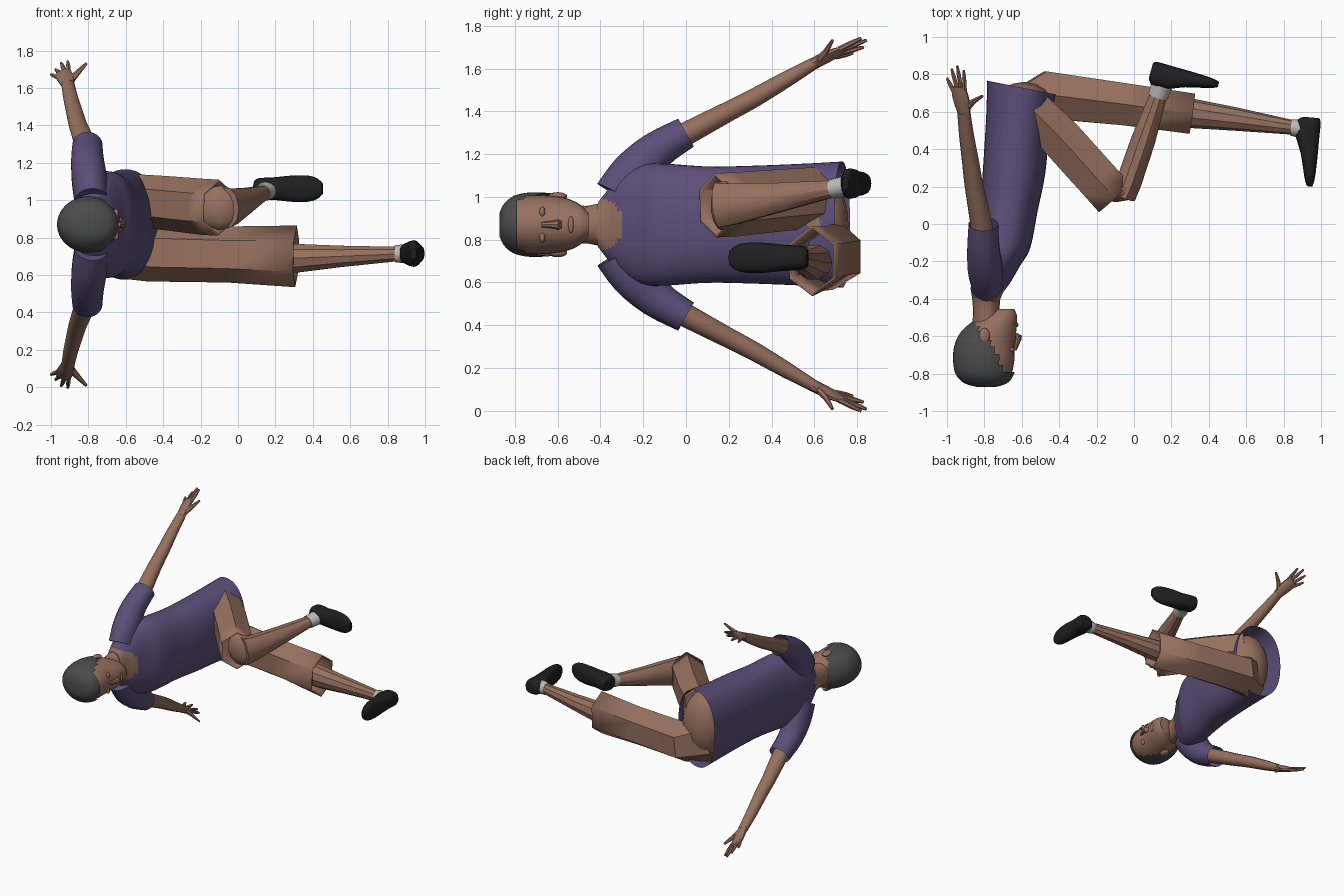
import bpy, bmesh, math
from mathutils import Vector as V

if "Cube" in bpy.data.objects:
    bpy.data.objects.remove(bpy.data.objects["Cube"])

ZC = 0.87  # body symmetry plane


def material(name, rgb):
    m = bpy.data.materials.new(name)
    m.diffuse_color = (*rgb, 1)
    m.use_nodes = True
    m.node_tree.nodes["Principled BSDF"].inputs["Base Color"].default_value = m.diffuse_color
    return m


SKIN = material("skin brown", (0.31, 0.165, 0.115))
SHIRT = material("shirt purple", (0.108, 0.078, 0.195))
HAIR = material("hair grey", (0.072, 0.072, 0.072))
SHOE = material("shoe black", (0.014, 0.014, 0.014))
SOCK = material("sock light grey", (0.50, 0.49, 0.48))


def finish(name, bm, mats, angle=35, rule=None):
    bmesh.ops.recalc_face_normals(bm, faces=bm.faces)
    if rule:
        for f in bm.faces:
            f.material_index = rule(f.calc_center_median())
    me = bpy.data.meshes.new(name)
    bm.to_mesh(me)
    bm.free()
    for m in mats:
        me.materials.append(m)
    me.shade_smooth()
    me.set_sharp_from_angle(angle=math.radians(angle))
    ob = bpy.data.objects.new(name, me)
    bpy.context.collection.objects.link(ob)
    return ob


def resample(rows, k):
    """Catmull-Rom subdivision of station rows."""
    out = []
    for i in range(len(rows) - 1):
        p = [rows[max(i - 1, 0)], rows[i], rows[i + 1], rows[min(i + 2, len(rows) - 1)]]
        for j in range(k):
            t = j / k
            out.append([0.5 * (2 * b + (c - a) * t + (2 * a - 5 * b + 4 * c - d) * t * t
                               + (3 * b - a - 3 * c + d) * t ** 3) for a, b, c, d in zip(*p)])
    return out + [rows[-1]]


def loft(sections, n, caps=(True, True), power=2.0, turn=0.0):
    """Skin rings given as (centre, half axis a, half axis b)."""
    bm = bmesh.new()
    rings = []
    for c, a, b in sections:
        ring = []
        for i in range(n):
            t = math.tau * (i + turn) / n
            u, v = math.cos(t), math.sin(t)
            u = math.copysign(abs(u) ** (2 / power), u)
            v = math.copysign(abs(v) ** (2 / power), v)
            ring.append(bm.verts.new(c + a * u + b * v))
        rings.append(ring)
    for r, s in zip(rings, rings[1:]):
        for i in range(n):
            bm.faces.new((r[i], r[(i + 1) % n], s[(i + 1) % n], s[i]))
    if caps[0]:
        bm.faces.new(rings[0])
    if caps[1]:
        bm.faces.new(rings[-1])
    return bm


def along_y(rows, shear=0.0, grow=0.0):
    """Rows of (y, xmin, xmax, half z) to sections."""
    return [(V(((a + b) / 2, y, ZC)), V(((b - a) / 2 + grow, -shear * (b - a) / 2, 0)),
             V((0, 0, h + grow))) for y, a, b, h in rows]


def tube(pts, side):
    """Points (x, y, z, radius, radius along side) to sections."""
    out = []
    for i, p in enumerate(pts):
        d = (V(pts[min(i + 1, len(pts) - 1)][:3]) - V(pts[max(i - 1, 0)][:3])).normalized()
        b = (side - d * side.dot(d)).normalized()
        out.append((V(p[:3]), d.cross(b) * p[3], b * p[4]))
    return out


def ball(name, c, r, mat, n=12):
    bm = bmesh.new()
    bmesh.ops.create_uvsphere(bm, u_segments=n, v_segments=n // 2 + 2, radius=1)
    for v in bm.verts:
        v.co = V(c) + V([v.co[i] * r[i] for i in range(3)])
    return finish(name, bm, [mat])


Z = V((0, 0, 1))

# Shirt body, open at the hem, with skin showing inside the round neckline
torso = [(0.73, -.785, -.42, .295), (0.55, -.79, -.45, .285), (0.3, -.805, -.475, .275),
         (0.1, -.82, -.515, .272), (-0.1, -.84, -.555, .285), (-0.2, -.86, -.61, .28),
         (-0.29, -.872, -.66, .24), (-0.35, -.872, -.70, .18), (-0.405, -.86, -.72, .11)]
finish("shirt_body", loft(along_y(resample(torso, 6), 0.2), 56, (False, True), 2.25),
       [SHIRT, SKIN], 40,
       lambda c: int(c.x > -.83 and (c.y + .42) ** 2 + (c.z - ZC) ** 2 < .127 ** 2))

# Neck
finish("neck", loft(tube([(-.79, -.34, ZC, .085, .125), (-.79, -.40, ZC, .075, .10),
                          (-.79, -.46, ZC, .07, .088), (-.79, -.56, ZC, .075, .09)], Z), 20), [SKIN])

# Head
head = [(-.865, -.83, -.75, .045), (-.845, -.895, -.69, .085), (-.8, -.94, -.655, .122),
        (-.73, -.955, -.64, .138), (-.65, -.95, -.638, .137), (-.58, -.92, -.63, .128),
        (-.53, -.87, -.626, .113), (-.49, -.81, -.626, .09), (-.455, -.75, -.64, .055)]
finish("head", loft(along_y(resample(head, 3)), 28), [SKIN], 50)


# Hair: a shell around the skull, cut back along the hairline
def is_face(c):
    edge = -.655 - .405 * (c.y + .87) if c.y < -.66 else -.74 - .77 * (c.y + .66)
    return c.y > -.53 or (c.y > -.79 and c.x > edge - .01)


hair = loft(along_y(resample(head, 4), 0, .012), 40)
for v in hair.verts:
    v.co.y -= .006
bmesh.ops.delete(hair, geom=[f for f in hair.faces if is_face(f.calc_center_median())], context='FACES')
finish("hair", hair, [HAIR], 50)

# Face details
finish("nose", loft([(V((-.635, -.675, ZC)), V((.008, 0, 0)), Z * .012),
                     (V((-.62, -.62, ZC)), V((.017, 0, 0)), Z * .018),
                     (V((-.618, -.598, ZC)), V((.019, 0, 0)), Z * .024),
                     (V((-.632, -.583, ZC)), V((.008, 0, 0)), Z * .018)], 8), [SKIN])
ball("lips", (-.628, -.538, ZC), (.01, .013, .04), SKIN)
for s, tag in ((1, "upper"), (-1, "lower")):
    ball(tag + "_eye", (-.652, -.672, ZC + s * .06), (.014, .013, .024), SKIN)
    ball(tag + "_ear", (-.80, -.60, ZC + s * .132), (.03, .045, .02), SKIN)

# Arms, mirrored across the body plane
FINGERS = [((-.905, .715, 1.69), (-.91, .82, 1.742)), ((-.925, .725, 1.685), (-.945, .845, 1.733)),
           ((-.945, .72, 1.672), (-.975, .83, 1.70)), ((-.96, .70, 1.655), (-1.0, .78, 1.672))]
for s, tag in ((1, "upper"), (-1, "lower")):
    def arm_part(name, pts, n, mat, side=V((1, 0, 0)), caps=(True, True)):
        bm = loft(tube(pts, side), n, caps)
        for v in bm.verts:
            v.co.z = ZC + s * (v.co.z - ZC)
        return finish(tag + "_" + name, bm, [mat], 40)

    sleeve = [(-.785, -.30, 1.0, .13, .09), (-.795, -.235, 1.11, .115, .095),
              (-.805, -.14, 1.215, .09, .088), (-.805, 0.0, 1.30, .075, .08)]
    arm_part("sleeve", resample(sleeve, 3), 18, SHIRT, caps=(True, False))
    arm = [(-.81, -.08, 1.25, .055, .06), (-.82, 0.02, 1.305, .054, .058),
           (-.855, .20, 1.40, .047, .05), (-.872, .32, 1.463, .044, .046),
           (-.895, .47, 1.55, .038, .04), (-.91, .60, 1.625, .028, .035)]
    arm_part("arm", resample(arm, 2), 12, SKIN)
    wide = V((.85, .15, .45))
    arm_part("palm", [(-.907, .585, 1.617, .028, .034), (-.917, .64, 1.645, .025, .045),
                      (-.93, .69, 1.668, .02, .047), (-.938, .735, 1.687, .013, .038)], 10, SKIN, wide)
    for i, (a, b) in enumerate(FINGERS):
        m = V(a).lerp(V(b), .6)
        arm_part("finger_%d" % i, [(*a, .013, .013), (*m, .012, .012), (*b, .007, .007)], 6, SKIN)
    arm_part("thumb", [(-.90, .615, 1.635, .018, .022), (-.86, .655, 1.68, .014, .016),
                       (-.81, .685, 1.732, .007, .008)], 6, SKIN)

# Pelvis inside the shirt hem
ball("pelvis", (-.59, .62, ZC), (.16, .14, .25), SKIN, 16)


# Trouser legs: six sided open tubes
def trouser(name, pts):
    ob = finish(name, loft(tube(pts, Z), 6, (True, False), 2, .5), [SKIN], 30)
    mod = ob.modifiers.new("cloth", 'SOLIDIFY')
    mod.thickness = .012
    mod.offset = -1


trouser("straight_trouser_leg", [(-.63, .62, .77, .10, .19), (-.47, .69, .72, .145, .155),
                                 (-.05, .64, .71, .13, .15), (.31, .59, .70, .125, .165)])
trouser("bent_trouser_leg", [(-.56, .63, 1.0, .12, .14), (-.39, .457, .985, .13, .145),
                             (-.19, .235, .965, .13, .15), (-.105, .14, .96, .13, .15)])
ball("bent_knee", (-.095, .175, .96), (.11, .06, .12), SKIN, 10)

# Lower legs
finish("straight_shin", loft(tube([(.2, .60, .695, .085, .085), (.32, .59, .69, .078, .08),
                                   (.55, .56, .70, .062, .06), (.86, .515, .713, .038, .04)], Z), 10), [SKIN])
finish("bent_shin", loft(tube([(-.06, .15, .96, .07, .11), (-.025, .23, .968, .068, .10),
                               (.05, .45, 1.0, .065, .07), (.135, .70, 1.04, .045, .04)], Z), 10), [SKIN])

# Socks
finish("straight_sock", loft(tube([(.84, .515, .713, .043, .046), (.91, .508, .715, .052, .052)], Z), 12), [SOCK])
finish("bent_sock", loft(tube([(.127, .68, 1.037, .053, .046), (.15, .745, 1.05, .058, .05)], Z), 12), [SOCK])


# Shoes: rows of (length, bottom, top, half width) from heel to toe
def shoe(name, heel, toe, up):
    rows = [(0, .012, .09, .04), (.02, 0, .125, .055), (.09, 0, .13, .06), (.125, 0, .12, .062),
            (.2, 0, .09, .07), (.29, .002, .068, .07), (.34, .006, .055, .055), (.368, .014, .042, .03)]
    toe, up = V(toe).normalized(), V(up).normalized()
    finish(name, loft([(V(heel) + toe * l + up * (a + b) / 2, up * (b - a) / 2, Z * w)
                       for l, a, b, w in resample(rows, 2)], 16, power=2.5), [SHOE], 40)


shoe("straight_shoe", (1.0, .565, .715), (-.09, -.99, 0), (-.99, .09, 0))
shoe("bent_shoe", (.105, .872, 1.062), (.96, -.27, 0), (-.27, -.96, 0))
